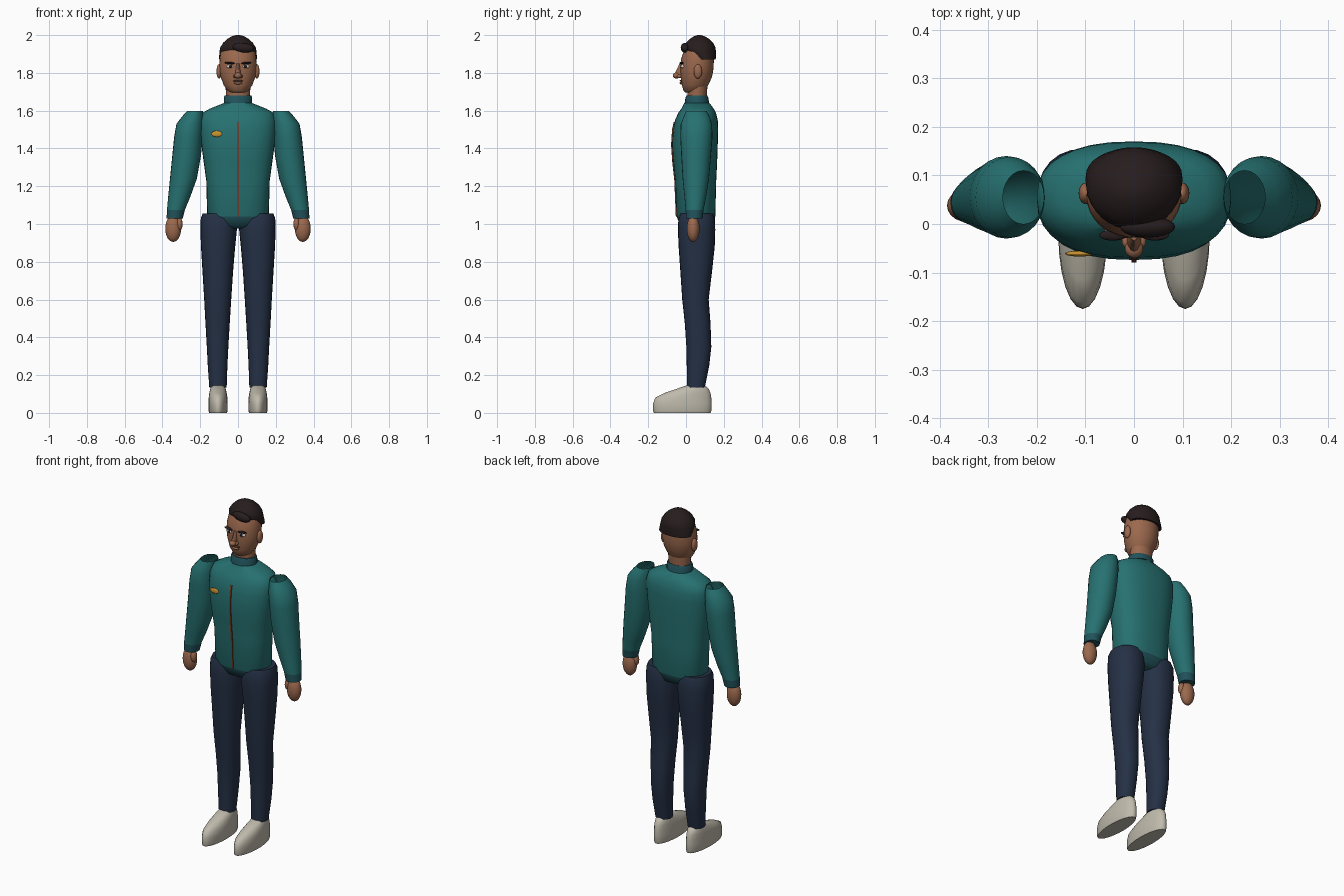
import bpy, bmesh
from math import sin, cos, pi, copysign
from mathutils import Vector

old = bpy.data.objects.get("Cube")
if old:
    bpy.data.objects.remove(old)


def material(name, r, g, b):
    m = bpy.data.materials.new(name)
    m.use_nodes = True
    m.diffuse_color = (r, g, b, 1)
    node = next(n for n in m.node_tree.nodes if n.type == 'BSDF_PRINCIPLED')
    node.inputs["Base Color"].default_value = (r, g, b, 1)
    node.inputs["Roughness"].default_value = 0.7
    return m


TEAL = material("teal jacket", .02, .165, .165)
TRIM = material("dark teal trim", .015, .085, .105)
NAVY = material("navy trousers", .018, .03, .06)
SHOE = material("pale grey shoe", .52, .49, .41)
SKIN = material("brown skin", .33, .14, .075)
HAIR = material("dark brown hair", .02, .012, .013)
GOLD = material("gold badge", .6, .3, .03)
ZIP = material("rust zip", .2, .045, .02)
WHITE = material("eye white", .7, .7, .68)
LIP = material("dark lip", .12, .045, .03)


def finish(bm, name, mats, angle=50):
    bmesh.ops.recalc_face_normals(bm, faces=bm.faces)
    mesh = bpy.data.meshes.new(name)
    bm.to_mesh(mesh)
    bm.free()
    for m in mats:
        mesh.materials.append(m)
    ob = bpy.data.objects.new(name, mesh)
    bpy.context.collection.objects.link(ob)
    bpy.ops.object.select_all(action='DESELECT')
    ob.select_set(True)
    bpy.context.view_layer.objects.active = ob
    bpy.ops.object.shade_smooth_by_angle(angle=angle * pi / 180)
    return ob


def loft(name, rings, mats, side=1, power=2, segs=24, cap_top=True, trim=None):
    """Stack of rings (z, x0, x1, y0, y1); faces below trim use the second material."""
    bm = bmesh.new()
    loops = []
    for z, x0, x1, y0, y1 in rings:
        loop = []
        for i in range(segs):
            c, s = cos(2 * pi * i / segs), sin(2 * pi * i / segs)
            px = copysign(abs(c) ** (2 / power), c) * (x1 - x0) / 2 + (x0 + x1) / 2
            py = copysign(abs(s) ** (2 / power), s) * (y1 - y0) / 2 + (y0 + y1) / 2
            loop.append(bm.verts.new((px * side, py, z)))
        loops.append(loop)
    for a, b in zip(loops, loops[1:]):
        for i in range(segs):
            j = (i + 1) % segs
            bm.faces.new((a[i], a[j], b[j], b[i]))
    bm.faces.new(loops[0])
    if cap_top:
        bm.faces.new(loops[-1])
    if trim:
        for f in bm.faces:
            f.material_index = int(f.calc_center_median().z < trim)
    return finish(bm, name, mats)


def ball(name, mat, centre, radii, tilt=0):
    bm = bmesh.new()
    bmesh.ops.create_uvsphere(bm, u_segments=20, v_segments=12, radius=1)
    bmesh.ops.scale(bm, vec=radii, verts=bm.verts)
    for v in bm.verts:
        x, z = v.co.x, v.co.z
        v.co.x, v.co.z = x * cos(tilt) - z * sin(tilt), x * sin(tilt) + z * cos(tilt)
    bmesh.ops.translate(bm, vec=Vector(centre), verts=bm.verts)
    return finish(bm, name, [mat])


def sym(z, half, y0, y1):
    return (z, -half, half, y0, y1)


# Jacket body with a trimmed hem
loft("jacket_body", [
    sym(.975, .085, .0, .11), sym(.99, .13, -.03, .14), sym(1.04, .163, -.05, .155),
    sym(1.23, .168, -.057, .16), sym(1.33, .182, -.068, .165), sym(1.42, .194, -.074, .168),
    sym(1.5, .2, -.069, .17), sym(1.55, .2, -.058, .168), sym(1.59, .186, -.04, .158),
    sym(1.61, .15, -.025, .147), sym(1.64, .075, -.01, .125)],
    [TEAL, TRIM], power=2.4, segs=32, trim=1.035)
loft("collar", [sym(1.62, .075, -.01, .125), sym(1.67, .075, -.003, .118),
                sym(1.68, .07, .002, .113)], [TRIM])
loft("neck", [sym(1.63, .06, .008, .108), sym(1.76, .068, .008, .115)], [SKIN])

# Zip follows the chest as a thin strip
bm = bmesh.new()
path = [(1.04, -.05), (1.23, -.058), (1.33, -.069), (1.42, -.075), (1.5, -.07), (1.54, -.061)]
rows = [[bm.verts.new((x, y + dy, z)) for x, dy in
         ((-.005, .006), (-.005, -.004), (.005, -.004), (.005, .006))] for z, y in path]
for a, b in zip(rows, rows[1:]):
    for i in range(3):
        bm.faces.new((a[i], a[i + 1], b[i + 1], b[i]))
finish(bm, "zip", [ZIP])
ball("badge", GOLD, (-.112, -.061, 1.477), (.03, .006, .016))

for side, label in ((1, "left"), (-1, "right")):
    # Sleeve is open at the shoulder
    loft(label + "_sleeve", [
        (1.03, .292, .378, .0, .088), (1.075, .281, .376, -.002, .093),
        (1.14, .254, .37, -.008, .106), (1.24, .218, .36, -.018, .122), (1.36, .196, .348, -.025, .132),
        (1.46, .188, .338, -.03, .14), (1.53, .183, .326, -.028, .138),
        (1.57, .182, .295, -.012, .125), (1.598, .185, .27, .0, .11)],
        [TEAL, TRIM], side, cap_top=False, trim=1.06)
    ball(label + "_hand", SKIN, (side * .343, .038, .975), (.042, .034, .07))
    ball(label + "_thumb", SKIN, (side * .31, .028, 1.0), (.017, .02, .034))

    loft(label + "_trouser_leg", [
        (.135, .06, .152, .006, .1), (.25, .056, .16, .004, .123), (.35, .051, .165, .002, .134),
        (.47, .044, .172, -.006, .13), (.6, .036, .179, -.02, .12), (.75, .026, .188, -.03, .138),
        (.88, .015, .196, -.039, .152), (.97, .006, .199, -.043, .155),
        (1.03, .006, .197, -.04, .153), (1.055, .016, .187, -.03, .143)],
        [NAVY], side, power=2.2)
    loft(label + "_shoe", [
        (0, .058, .152, -.17, .13), (.012, .055, .156, -.175, .135), (.05, .055, .156, -.174, .136),
        (.08, .056, .155, -.163, .134), (.105, .06, .152, -.115, .13), (.127, .065, .147, -.05, .12),
        (.145, .072, .14, .0, .1)], [SHOE], side)

    # Side features of the head
    ball(label + "_ear", SKIN, (side * .1, .063, 1.808), (.014, .022, .038))
    ball(label + "_eye", WHITE, (side * .04, -.017, 1.834), (.021, .011, .01))
    ball(label + "_iris", HAIR, (side * .04, -.024, 1.834), (.009, .006, .009))
    ball(label + "_eyebrow", HAIR, (side * .043, -.023, 1.852), (.029, .011, .006), side * .08)
    ball(label + "_nostril", SKIN, (side * .014, -.036, 1.782), (.011, .014, .01))

# Head and face
loft("head", [
    sym(1.695, .038, -.002, .085), sym(1.705, .055, -.013, .1), sym(1.735, .076, -.022, .118),
    sym(1.78, .092, -.028, .138), sym(1.82, .098, -.03, .145), sym(1.87, .097, -.027, .148),
    sym(1.915, .09, -.012, .143), sym(1.96, .066, .012, .12)], [SKIN], segs=32)
loft("nose_bridge", [sym(1.775, .017, -.055, .0), sym(1.79, .015, -.062, .0),
                     sym(1.85, .009, -.034, .0)], [SKIN], segs=12)
ball("nose_tip", SKIN, (0, -.05, 1.786), (.019, .02, .016))
ball("upper_lip", LIP, (0, -.024, 1.758), (.028, .01, .005))
ball("lower_lip", SKIN, (0, -.024, 1.746), (.022, .01, .007))

# Hair dome recedes to bare the forehead
loft("hair", [
    sym(1.87, .099, .045, .157), sym(1.885, .1, .025, .158), sym(1.915, .098, -.006, .158),
    sym(1.935, .094, -.012, .156), sym(1.96, .078, .0, .143), sym(1.98, .056, .02, .122),
    sym(1.993, .034, .04, .1), sym(2.0, .012, .06, .08)], [HAIR], segs=32)
ball("quiff", HAIR, (.028, -.006, 1.933), (.057, .022, .025), -.1)
